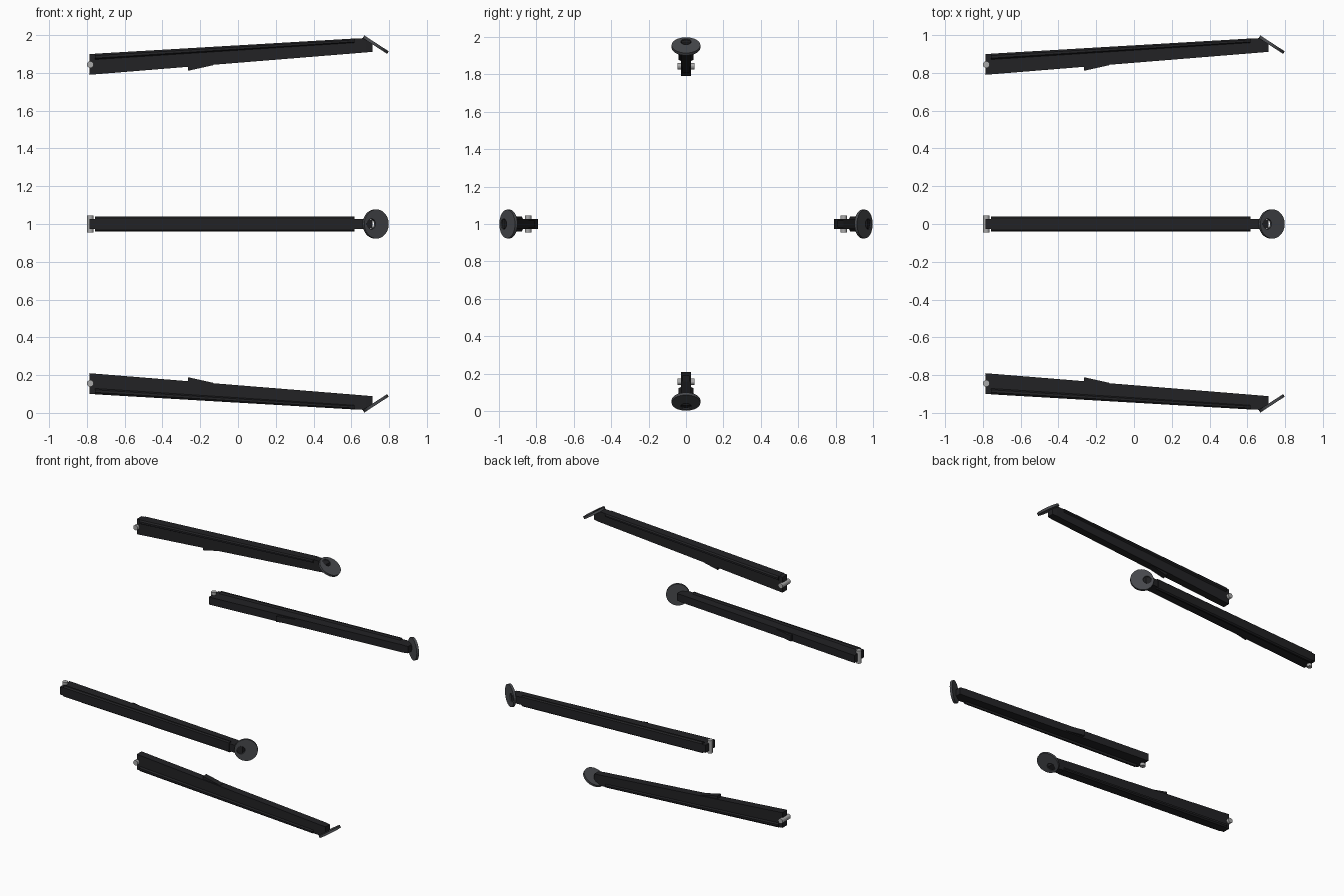
import bpy, bmesh, math
from mathutils import Matrix, Vector

if "Cube" in bpy.data.objects:
    bpy.data.objects.remove(bpy.data.objects["Cube"])


def mat(name, c):
    m = bpy.data.materials.new(name)
    m.diffuse_color = (*c, 1)
    m.use_nodes = True
    m.node_tree.nodes["Principled BSDF"].inputs["Base Color"].default_value = m.diffuse_color
    return m


BLACK = mat("black", (0.016, 0.016, 0.018))
DARK = mat("dark_grey", (0.065, 0.068, 0.075))
LIGHT = mat("light_grey", (0.4, 0.4, 0.4))


def finish(name, bm, material, xf):
    bmesh.ops.recalc_face_normals(bm, faces=bm.faces)
    bm.transform(xf)
    me = bpy.data.meshes.new(name)
    bm.to_mesh(me)
    bm.free()
    me.materials.append(material)
    ob = bpy.data.objects.new(name, me)
    bpy.context.collection.objects.link(ob)


def loft(sections):
    """Closed skin through equal-length loops of points."""
    bm = bmesh.new()
    rings = [[bm.verts.new(p) for p in s] for s in sections]
    n = len(rings[0])
    for a, b in zip(rings, rings[1:]):
        for i in range(n):
            bm.faces.new((a[i], a[(i + 1) % n], b[(i + 1) % n], b[i]))
    bm.faces.new(rings[0])
    bm.faces.new(rings[-1])
    return bm


def outer(x):
    return 0.899 + (x + 0.785) * 0.0585


def inner(x):
    return 0.79 + (x + 0.785) * 0.081


def beam_section(x):
    o, i, w = outer(x), inner(x), 0.027
    return [(x, -w, i), (x, w, i), (x, w, o), (x, -w, o)]


def rail_section(x):
    # shallow cap with chamfered edges along the outer face
    o, w = outer(x), 0.039
    d = (o - inner(x)) * 0.28
    return [(x, -0.026, o - d), (x, 0.026, o - d), (x, w, o - d * 0.75),
            (x, w, o - d * 0.3), (x, 0.031, o + 0.001),
            (x, -0.031, o + 0.001), (x, -w, o - d * 0.3), (x, -w, o - d * 0.75)]


def circle(r, z, n=32, cx=0.0):
    return [(cx + r * math.cos(2 * math.pi * k / n),
             r * math.sin(2 * math.pi * k / n), z) for k in range(n)]


def foot():
    # tilted disc with an off-centre hole for the leg tip
    bm = bmesh.new()
    t = 0.008
    loops = [circle(0.077, -t), circle(0.077, t),
             circle(0.028, t, cx=-0.034), circle(0.028, -t, cx=-0.034)]
    rings = [[bm.verts.new(p) for p in c] for c in loops]
    for a, b in zip(rings, rings[1:] + rings[:1]):
        for i in range(32):
            j = (i + 1) % 32
            bm.faces.new((a[i], a[j], b[j], b[i]))
    bm.transform(Matrix.Translation((0.729, 0, 0.9495)) @
                 Matrix.Rotation(math.radians(33), 4, 'Y'))
    return bm


for k in range(4):
    xf = Matrix.Translation((0, 0, 1)) @ Matrix.Rotation(k * math.pi / 2, 4, 'X')
    # tapered main beam and its outer cap
    tip = [(0.712, y, z) for y, z in
           ((-0.024, 0.912), (0.024, 0.912), (0.024, 0.968), (-0.024, 0.968))]
    finish(f"leg_beam_{k}", loft([beam_section(-0.785), beam_section(0.675), tip]), BLACK, xf)
    finish(f"leg_cap_{k}", loft([rail_section(-0.757), rail_section(0.618)]), BLACK, xf)
    # small wedge on the inner face
    w = 0.02
    wedge = [[(-0.265, y, 0.84), (-0.265, y, 0.811), (-0.13, y, 0.841), (-0.13, y, 0.86)]
             for y in (-w, w)]
    finish(f"inner_wedge_{k}", loft(wedge), BLACK, xf)
    # hinge pin across the root
    pin = loft([circle(0.018, -0.046, 16), circle(0.018, 0.046, 16)])
    pin.transform(Matrix.Translation((-0.782, 0, 0.844)) @ Matrix.Rotation(math.pi / 2, 4, 'X'))
    finish(f"hinge_pin_{k}", pin, LIGHT, xf)
    finish(f"foot_pad_{k}", foot(), DARK, xf)
